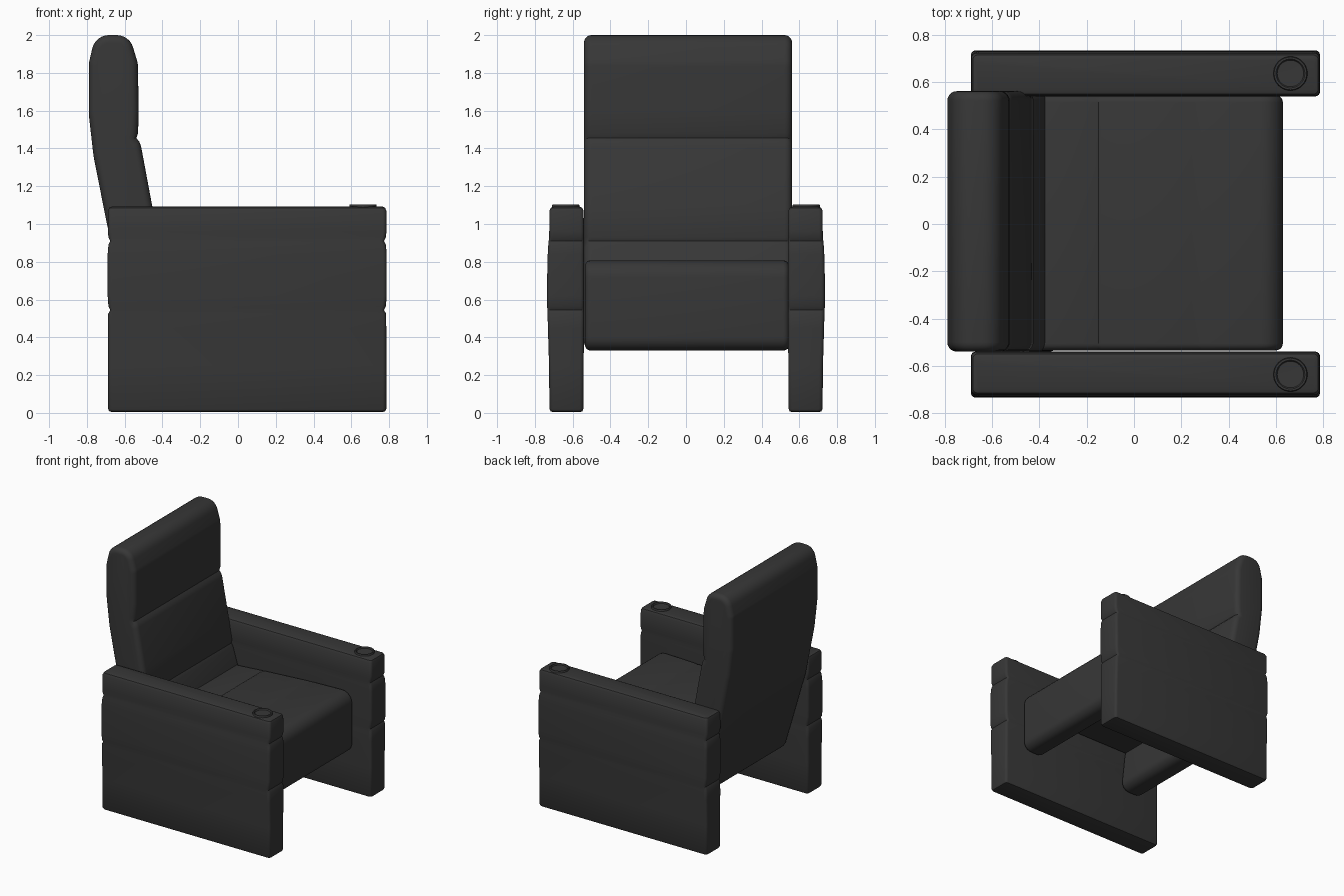
import bpy, bmesh, math
from mathutils import Vector

if "Cube" in bpy.data.objects:
    bpy.data.objects.remove(bpy.data.objects["Cube"])

leather = bpy.data.materials.new("charcoal leather")
leather.diffuse_color = (0.038, 0.038, 0.038, 1)
leather.use_nodes = True
leather.node_tree.nodes["Principled BSDF"].inputs["Base Color"].default_value = leather.diffuse_color


def finish(name, bm, angle=40):
    bmesh.ops.recalc_face_normals(bm, faces=bm.faces)
    me = bpy.data.meshes.new(name)
    bm.to_mesh(me)
    bm.free()
    me.materials.append(leather)
    me.polygons.foreach_set("use_smooth", [True] * len(me.polygons))
    me.set_sharp_from_angle(angle=math.radians(angle))
    ob = bpy.data.objects.new(name, me)
    bpy.context.collection.objects.link(ob)
    return ob


def loft(name, rings, caps=True, angle=40):
    bm = bmesh.new()
    vs = [[bm.verts.new(p) for p in r] for r in rings]
    n = len(rings[0])
    for a, b in zip(vs, vs[1:]):
        for i in range(n):
            j = (i + 1) % n
            bm.faces.new((a[i], a[j], b[j], b[i]))
    if caps:
        bm.faces.new(vs[0])
        bm.faces.new(vs[-1])
    return finish(name, bm, angle)


def fillet(pts, seg=6):
    """Round each (x, z, radius) corner of a closed outline."""
    out = []
    for i, (x, z, r) in enumerate(pts):
        p = Vector((x, z))
        if r == 0:
            out.append(p)
            continue
        a = (Vector(pts[i - 1][:2]) - p).normalized()
        b = (Vector(pts[(i + 1) % len(pts)][:2]) - p).normalized()
        half = a.angle(b) / 2
        c = p + (a + b).normalized() * (r / math.sin(half))
        d = r / math.tan(half)
        s, e = p + a * d - c, p + b * d - c
        sweep = s.angle(e)
        for k in range(seg + 1):
            t = k / seg
            out.append(c + (s * math.sin((1 - t) * sweep) + e * math.sin(t * sweep)) / math.sin(sweep))
    return out


def inset(pts, d):
    """Offset a counter-clockwise outline inwards."""
    out = []
    for i, p in enumerate(pts):
        a = (p - pts[i - 1]).normalized()
        b = (pts[(i + 1) % len(pts)] - p).normalized()
        na, nb = Vector((-a.y, a.x)), Vector((-b.y, b.x))
        out.append(p + (na + nb) * (d / max(0.3, 1 + na.dot(nb))))
    return out


def cushion(name, pts, y0, y1, r, seg=5):
    """Side profile stretched across y with rounded side rims."""
    prof = fillet(pts)
    rings = []
    for k in range(seg + 1):
        t = k / seg * math.pi / 2
        rings.append((y0 + r * (1 - math.cos(t)), r * (1 - math.sin(t))))
    rings += [(y0 + y1 - y, d) for y, d in reversed(rings)]
    return loft(name, [[(p.x, y, p.y) for p in inset(prof, d)] for y, d in rings])


# Tall backrest with headrest and lumbar seams
cushion("backrest", [
    (-0.50, 0.335, 0.07), (-0.31, 0.335, 0.07), (-0.345, 0.65, 0.3),
    (-0.418, 0.89, 0), (-0.432, 0.91, 0), (-0.425, 0.93, 0),
    (-0.455, 1.10, 0), (-0.513, 1.41, 0), (-0.522, 1.435, 0), (-0.538, 1.455, 0),
    (-0.529, 1.48, 0), (-0.526, 1.60, 0), (-0.53, 1.85, 0.12), (-0.575, 2.0, 0.09),
    (-0.755, 2.0, 0.09), (-0.79, 1.85, 0.1), (-0.79, 1.58, 0.3),
    (-0.765, 1.36, 0.5), (-0.69, 0.98, 0.5)], -0.54, 0.562, 0.04)

# Seat with the folded leg rest hanging from its front
cushion("seat", [
    (-0.45, 0.66, 0.03), (0.43, 0.66, 0.04), (0.44, 0.33, 0.065), (0.63, 0.33, 0.07),
    (0.63, 0.81, 0.09), (0.285, 0.80, 0), (0.265, 0.796, 0), (0.245, 0.798, 0),
    (-0.14, 0.774, 0), (-0.15, 0.769, 0), (-0.16, 0.772, 0), (-0.45, 0.75, 0.03)],
    -0.535, 0.545, 0.03)


def rounded_rect(x0, x1, y0, y1, z, r=0.02):
    pts = fillet([(x0, y0, r), (x1, y0, r), (x1, y1, r), (x0, y1, r)], 4)
    return [(p.x, p.y, z) for p in pts]


# Arm levels: height, inset of both ends, inset of outer face, inset of inner face
LEVELS = [(0.005, 0.02, 0.03, 0.02), (0.009, 0.008, 0.018, 0.008), (0.022, 0.002, 0.012, 0.003),
          (0.25, 0.002, 0.010, 0.002), (0.45, 0.002, 0.004, 0), (0.525, 0.003, 0.002, 0),
          (0.545, 0.014, 0.001, 0), (0.565, 0.004, 0, 0), (0.62, 0, 0, 0), (0.72, 0, 0, 0),
          (0.84, 0, 0.003, 0), (0.89, 0.004, 0.006, 0), (0.91, 0.014, 0.008, 0),
          (0.93, 0.004, 0.010, 0), (0.96, 0.001, 0.011, 0), (1.07, 0.002, 0.012, 0.002),
          (1.086, 0.008, 0.020, 0.010), (1.092, 0.022, 0.034, 0.024)]

for side, label in ((-1, "right"), (1, "left")):
    # Padded arm panel
    rings = []
    for z, e, o, n in LEVELS:
        ya, yb = sorted((side * (0.735 - o), side * (0.54 + n)))
        rings.append(rounded_rect(-0.69 + e, 0.787 - e, ya, yb, z))
    loft(label + "_arm", rings)

    # Round cup holder rim with a shallow dish
    prof = [(0.072, 1.085), (0.072, 1.100), (0.069, 1.104), (0.061, 1.104), (0.058, 1.101),
            (0.056, 1.095), (0.02, 1.094)]
    loft(label + "_cup_holder", [[(0.662 + r * math.cos(k * math.tau / 40),
                                   side * 0.637 + r * math.sin(k * math.tau / 40), z)
                                  for k in range(40)] for r, z in prof])
